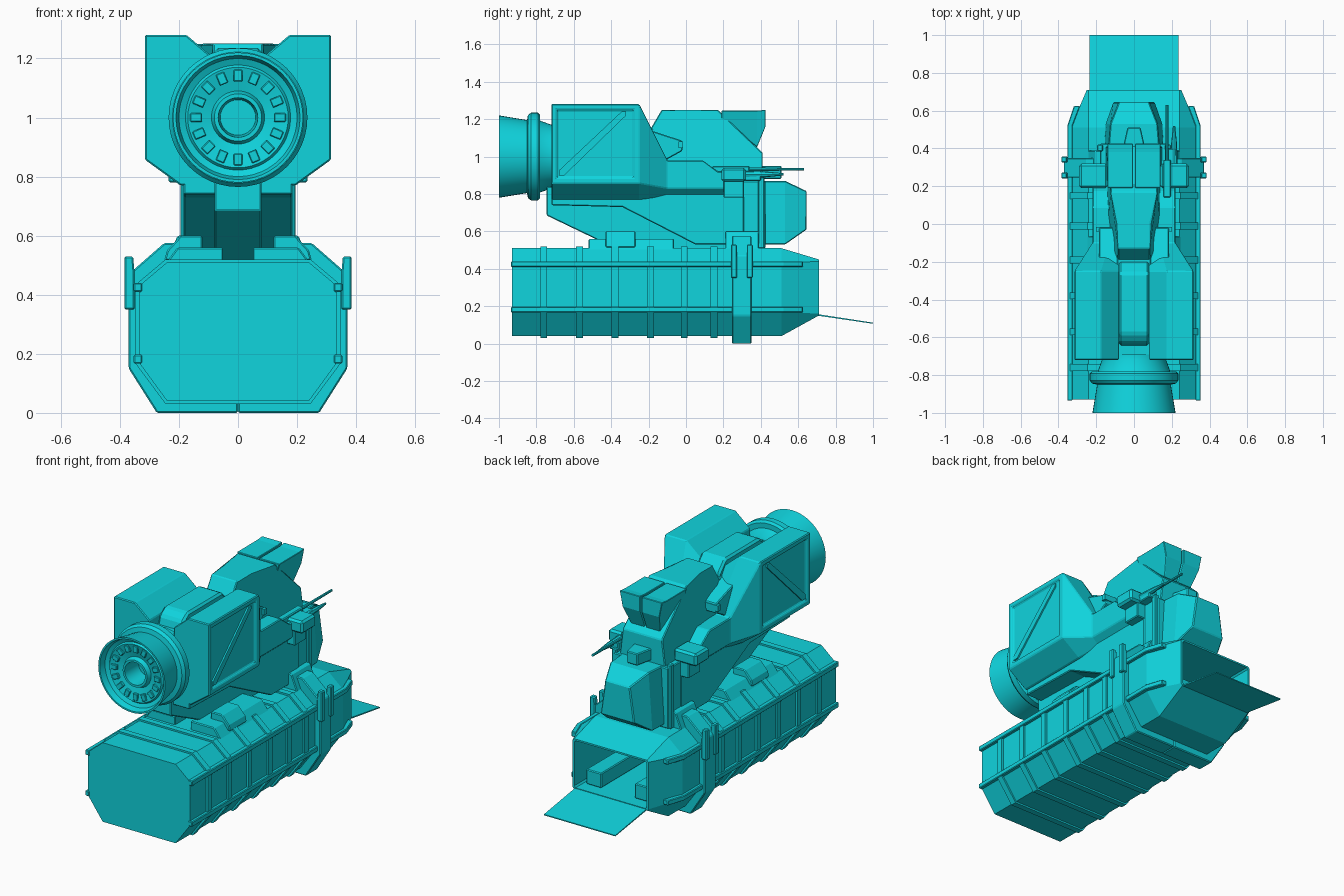
import bpy, bmesh, math
from mathutils import Matrix, Vector

if "Cube" in bpy.data.objects:
    bpy.data.objects.remove(bpy.data.objects["Cube"])

teal = bpy.data.materials.new("teal")
teal.diffuse_color = (0.005, 0.66, 0.73, 1)
teal.use_nodes = True
teal.node_tree.nodes["Principled BSDF"].inputs["Base Color"].default_value = teal.diffuse_color


def make(name, verts, faces, mirror=False, bevel=0.005):
    bm = bmesh.new()
    vs = [bm.verts.new(v) for v in verts]
    for f in faces:
        bm.faces.new([vs[i] for i in f])
    bmesh.ops.recalc_face_normals(bm, faces=bm.faces)
    me = bpy.data.meshes.new(name)
    bm.to_mesh(me)
    bm.free()
    me.materials.append(teal)
    ob = bpy.data.objects.new(name, me)
    bpy.context.collection.objects.link(ob)
    if bevel:
        b = ob.modifiers.new("bevel", "BEVEL")
        b.width, b.segments, b.limit_method = bevel, 1, 'ANGLE'
    if mirror:
        m = ob.modifiers.new("mirror", "MIRROR")
        m.use_mirror_merge = False
    return ob


def rings_to_mesh(name, rings, **kw):
    """Skin a list of equal point rings and cap both ends."""
    n = len(rings[0])
    faces = [list(range(n)), list(range((len(rings) - 1) * n, len(rings) * n))]
    for r in range(len(rings) - 1):
        for i in range(n):
            j = (i + 1) % n
            faces.append([r * n + i, r * n + j, r * n + n + j, r * n + n + i])
    return make(name, [p for ring in rings for p in ring], faces, **kw)


def loft(name, sections, **kw):
    return rings_to_mesh(name, [[(x, y, z) for x, z in s] for y, s in sections], **kw)


def extrude(name, pts, axis, a, b, **kw):
    place = {'x': lambda p, t: (t, p[0], p[1]),
             'y': lambda p, t: (p[0], t, p[1]),
             'z': lambda p, t: (p[0], p[1], t)}[axis]
    return rings_to_mesh(name, [[place(p, t) for p in pts] for t in (a, b)], **kw)


def box(name, x, y, z, **kw):
    return extrude(name, [(x[0], z[0]), (x[1], z[0]), (x[1], z[1]), (x[0], z[1])],
                   'y', y[0], y[1], **kw)


def sym(half):
    return half + [(-x, z) for x, z in reversed(half)]


def lathe(name, prof, centre, n=48):
    """Turn an (r, y) profile around a line parallel to y."""
    cx, cz = centre
    rings = [[(cx + r * math.cos(2 * math.pi * i / n), y, cz + r * math.sin(2 * math.pi * i / n))
              for i in range(n)] for r, y in prof]
    ob = rings_to_mesh(name, rings, bevel=0)
    bpy.ops.object.select_all(action='DESELECT')
    ob.select_set(True)
    bpy.context.view_layer.objects.active = ob
    bpy.ops.object.shade_smooth_by_angle(angle=math.radians(30))
    return ob


# --- container hull, hollow at the rear ---
body = [(.24, .04), (.335, .17), (.335, .43), (.24, .51)]
rear = [(.24, .15), (.25, .16), (.25, .44), (.24, .45)]
hole = [(.23, .16), (.238, .17), (.238, .43), (.23, .44)]
loft("container", [(-.93, sym(body)), (.51, sym(body)), (.71, sym(rear)),
                   (.71, sym(hole)), (0, sym(hole))], bevel=0)
box("inner_bench", (.11, .21), (.02, .64), (.162, .25), mirror=True)
extrude("rear_ramp", [(.70, .158), (1.0, .112), (1.0, .106), (.70, .150)], 'x', -.235, .235, bevel=0)

# ribs around the container
rib_out = [(.0, .03), (.245, .03), (.347, .167), (.347, .434), (.245, .52), (0, .52)]
rib_in = [(.0, .05), (.235, .05), (.325, .175), (.325, .425), (.235, .5), (0, .5)]
for i, y in enumerate((-.76, -.57, -.38, -.19, -.01, .15)):
    extrude(f"rib_{i}", rib_out + rib_in[::-1], 'y', y - .018, y + .018, mirror=True, bevel=0)

# long side rails
for i, z in enumerate((.182, .425)):
    extrude(f"side_rail_{i}", [(.325, -.935), (.353, -.935), (.353, .52), (.318, .625), (.285, .625), (.325, .52)],
            'z', z - .015, z + .015, mirror=True, bevel=.004)

# --- clamp band with clips ---
band_out = [(0, 0), (.275, 0), (.37, .15), (.37, .47), (.25, .575), (.15, .575)]
band_in = [(0, .05), (.235, .05), (.325, .18), (.325, .42), (.235, .5), (.15, .5)]
extrude("clamp_band", band_out + band_in[::-1], 'y', .245, .35, mirror=True)
for i, y in enumerate((.24, .325)):
    extrude(f"clamp_clip_{i}", [(.35, .35), (.385, .35), (.385, .53), (.355, .53), (.35, .47)],
            'y', y, y + .032, mirror=True)
extrude("clamp_foot", [(.13, .5), (.245, .5), (.205, .6), (.13, .6)], 'y', .21, .39, mirror=True)

# --- sliding brackets on the container roof ---
extrude("roof_bracket", [(.05, .5), (.25, .5), (.205, .56), (.05, .56)], 'y', -.52, -.065, mirror=True)
extrude("bracket_block", [(.12, .52), (.25, .515), (.24, .55), (.195, .6), (.12, .6)], 'y', -.43, -.27, mirror=True)

# --- pylon, keel, tower and rear cabin ---
extrude("pylon", [(-.72, .86), (-.72, .74), (-.34, .73), (.05, .53), (.31, .53), (.31, .86)], 'x', -.185, .185)
extrude("keel", [(-.745, .84), (-.745, .685), (-.36, .5), (.3, .5), (.3, .84)], 'x', -.08, .08)
box("tower", (-.18, .18), (.30, .425), (.51, .87))
box("tower_rib", (.165, .195), (.385, .42), (.51, .89), mirror=True)
loft("rear_cabin", [(.41, [(-.155, .53), (.155, .53), (.135, .87), (-.135, .87)]),
                    (.53, [(-.15, .53), (.15, .53), (.125, .87), (-.125, .87)]),
                    (.645, [(-.11, .61), (.11, .61), (.08, .815), (-.08, .815)])])

# --- head halves tapering into the arms ---
big = [(.08, .77), (.195, .77), (.315, .857), (.315, 1.28), (.175, 1.28), (.08, 1.2)]
arm = [(.08, .785), (.17, .785), (.22, .83), (.22, .98), (.13, .98), (.08, .96)]
wrist = [(.08, .785), (.17, .785), (.22, .83), (.22, .92), (.13, .92), (.08, .9)]
head = loft("head_side", [(-.72, big), (-.25, big), (-.10, arm), (.09, arm), (.17, wrist), (.31, wrist)],
            mirror=True)
bm = bmesh.new()
bm.from_mesh(head.data)
panel = max((f for f in bm.faces if f.normal.x > .99), key=lambda f: f.calc_area())
bmesh.ops.inset_region(bm, faces=[panel], thickness=.04, depth=0)
bmesh.ops.inset_region(bm, faces=[panel], thickness=.008, depth=-.012)
bm.to_mesh(head.data)
bm.free()
extrude("panel_strut", [(-.68, .90), (-.65, .90), (-.32, 1.22), (-.32, 1.24), (-.345, 1.24), (-.68, .925)],
        'x', .30, .312, mirror=True, bevel=0)
box("head_core", (-.09, .09), (-.70, -.15), (.78, 1.15))
extrude("head_spine", [(-.65, 1.12), (-.63, 1.2), (-.58, 1.235), (-.26, 1.235), (-.2, 1.17), (-.2, 1.0)],
        'x', -.08, .08, bevel=.012)
box("arm_cuff", (.14, .29), (.19, .32), (.865, .94), mirror=True, bevel=.012)
box("cuff_strap", (.165, .235), (.20, .31), (.78, .935), mirror=True)

# --- neck wedge and dorsal fin ---
extrude("neck_wedge", [(-.22, .9), (-.22, 1.15), (-.02, 1.085), (-.02, 1.03), (-.11, .98), (-.11, .9)],
        'x', -.185, .185)
box("wedge_pin", (-.20, .20), (-.04, -.015), (1.045, 1.08), bevel=0)
fin = [(-.2, 1.13, .085), (-.13, 1.25, .085), (0, 1.25, .085), (.17, 1.25, .125), (.41, 1.02, .13),
       (.41, .86, .15), (0, .86, .14), (-.2, .86, .14)]
rings_to_mesh("dorsal_fin", [[(s * w, y, z) for y, z, w in fin] for s in (-1, 1)])
# flared box on the back of the fin, split down the middle
loft("fin_box", [(.19, [(.006, 1.20), (.125, 1.20), (.14, 1.245), (.006, 1.245)]),
                 (.38, [(.006, 1.05), (.095, 1.05), (.14, 1.245), (.006, 1.245)]),
                 (.425, [(.006, 1.16), (.122, 1.16), (.14, 1.25), (.006, 1.25)])], mirror=True, bevel=.003)
extrude("tail_bracket", [(-.06, .40), (.06, .40), (.035, .51), (-.035, .51)], 'z', .88, .95)

# --- nozzle ---
lathe("nozzle", [(.17, -.69), (.17, -.72), (.192, -.78), (.222, -.78), (.235, -.792), (.235, -.828),
                 (.222, -.845), (.195, -.85), (.22, -1.0), (.21, -1.0), (.2, -.965), (.178, -.955),
                 (.17, -.965), (.09, -.945), (.08, -.97), (.067, -.97), (.06, -.85), (.002, -.85)], (0, 1))
for i in range(16):
    vane = box(f"nozzle_vane_{i}", (-.015, .015), (-.968, -.94), (.122, .162), bevel=.003)
    turn = Matrix.Rotation(2 * math.pi * i / 16, 4, 'Y')
    vane.data.transform(Matrix.Translation(Vector((0, 0, 1))) @ turn)

# --- twin guns on the right arm ---
box("gun_body", (.155, .195), (.14, .34), (.915, .95))
lathe("gun_barrel_long", [(.009, .3), (.007, .63)], (.175, .932), 8)
lathe("gun_barrel_short", [(.02, .28), (.016, .42), (.006, .52)], (.212, .905), 8)
box("gun_cradle", (.165, .225), (.28, .40), (.87, .92))
